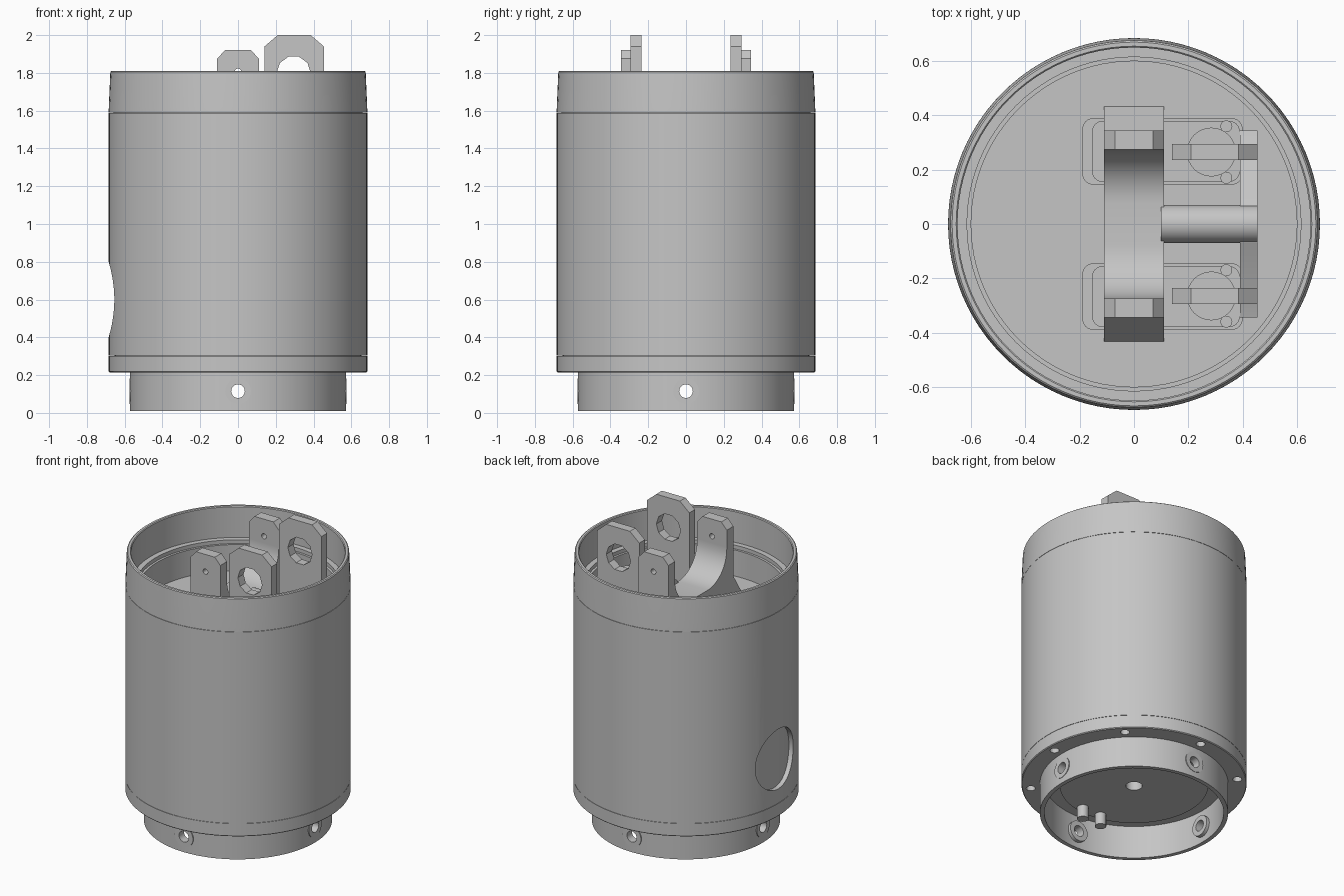
import bpy, bmesh, math
from mathutils import Matrix, Vector

if "Cube" in bpy.data.objects:
    bpy.data.objects.remove(bpy.data.objects["Cube"], do_unlink=True)

metal = bpy.data.materials.new("plain_grey")
metal.use_nodes = True
GREY = (0.56, 0.56, 0.56, 1)
metal.diffuse_color = GREY
metal.node_tree.nodes["Principled BSDF"].inputs["Base Color"].default_value = GREY
FLOOR = 1.40


def finish(name, bm):
    bmesh.ops.recalc_face_normals(bm, faces=bm.faces)
    mesh = bpy.data.meshes.new(name)
    bm.to_mesh(mesh)
    bm.free()
    obj = bpy.data.objects.new(name, mesh)
    bpy.context.collection.objects.link(obj)
    mesh.materials.append(metal)
    smooth(obj)
    return obj


def smooth(obj):
    bpy.ops.object.select_all(action='DESELECT')
    obj.select_set(True)
    bpy.context.view_layer.objects.active = obj
    bpy.ops.object.shade_smooth_by_angle(angle=math.radians(20))


def lathe(name, profile, steps=96):
    """Spin a closed (radius, z) profile around the z axis."""
    bm = bmesh.new()
    verts = [bm.verts.new((r, 0, z)) for r, z in profile]
    edges = [bm.edges.new((a, b)) for a, b in zip(verts, verts[1:] + verts[:1])]
    bmesh.ops.spin(bm, geom=verts + edges, cent=(0, 0, 0), axis=(0, 0, 1),
                   angle=math.tau, steps=steps, use_merge=True)
    bmesh.ops.remove_doubles(bm, verts=bm.verts, dist=1e-5)
    return finish(name, bm)


def prism(name, outline, axis, start, end):
    """Extrude a closed outline along x (y, z), y (x, z) or z (x, y)."""
    place = {'x': lambda a, b: (start, a, b), 'y': lambda a, b: (a, start, b),
             'z': lambda a, b: (a, b, start)}[axis]
    bm = bmesh.new()
    face = bm.faces.new([bm.verts.new(place(a, b)) for a, b in outline])
    ext = bmesh.ops.extrude_face_region(bm, geom=[face])
    shift = Vector([(end - start) * (axis == k) for k in 'xyz'])
    bmesh.ops.translate(bm, vec=shift,
                        verts=[v for v in ext['geom'] if isinstance(v, bmesh.types.BMVert)])
    return finish(name, bm)


def arc(cx, cy, r, a0, a1, n=10):
    angles = [math.radians(a0 + (a1 - a0) * i / n) for i in range(n + 1)]
    return [(cx + r * math.cos(a), cy + r * math.sin(a)) for a in angles]


def rod(name, axis, centre, r, start, end, n=32):
    return prism(name, arc(*centre, r, 0, 360 - 360 / n, n - 1), axis, start, end)


def rounded_rect(x0, x1, y0, y1, r):
    return (arc(x1 - r, y1 - r, r, 0, 90, 6) + arc(x0 + r, y1 - r, r, 90, 180, 6)
            + arc(x0 + r, y0 + r, r, 180, 270, 6) + arc(x1 - r, y0 + r, r, 270, 360, 6))


def cut(target, cutters):
    bpy.context.view_layer.objects.active = target
    for c in cutters:
        mod = target.modifiers.new("cut", 'BOOLEAN')
        mod.operation, mod.solver, mod.object = 'DIFFERENCE', 'EXACT', c
        bpy.ops.object.modifier_apply(modifier=mod.name)
        bpy.data.objects.remove(c, do_unlink=True)
    smooth(target)


# Main shell with a round side opening, backed by an inner liner
shell = lathe("body_shell", [(0.685, 0.304), (0.685, 1.587), (0.655, 1.587), (0.655, 0.304)])
cut(shell, [rod("side_opening", 'x', (0, 0.6), 0.2, -0.9, -0.4, 48)])
lathe("inner_liner", [(0.653, 0.29), (0.653, 1.59), (0.63, 1.59), (0.63, 0.29)])

# Tapered top collar with vertical inner steps
lathe("top_collar", [(0.685, 1.589), (0.684, 1.62), (0.676, 1.805), (0.67, 1.81), (0.655, 1.81),
                     (0.65, 1.805), (0.65, 1.60), (0.615, 1.60), (0.615, 1.575), (0.60, 1.575),
                     (0.60, FLOOR), (0.66, FLOOR), (0.66, 1.589)])
lathe("inner_floor", [(0.0, FLOOR - 0.03), (0.62, FLOOR - 0.03), (0.62, FLOOR), (0.0, FLOOR)])

# Bottom flange with screw holes, closed by a stepped plate with a centre hole
flange = lathe("bottom_flange", [(0.56, 0.215), (0.68, 0.215), (0.685, 0.22), (0.685, 0.302),
                                 (0.56, 0.302)])
cut(flange, [rod("screw_hole", 'z', (0.63 * math.cos(k * math.pi / 4), 0.63 * math.sin(k * math.pi / 4)),
                 0.028, 0.1, 0.28, 16) for k in range(8)])
lathe("bottom_plate", [(0.05, 0.20), (0.45, 0.20), (0.45, 0.23), (0.60, 0.23), (0.60, 0.29),
                       (0.05, 0.29)])

# Base ring with radial holes and bosses on four sides
base = lathe("base_ring", [(0.572, 0.01), (0.572, 0.25), (0.545, 0.25), (0.545, 0.01)])
cut(base, [rod("radial_hole", a, (0, 0.115), 0.036, -0.8, 0.8, 24) for a in 'xy'])
for k in range(4):
    boss = lathe("base_boss", [(0.036, 0.52), (0.068, 0.52), (0.068, 0.574), (0.036, 0.574)], 24)
    boss.data.transform(Matrix.Rotation(k * math.pi / 2, 4, 'Z') @ Matrix.Translation((0, 0, 0.115))
                        @ Matrix.Rotation(math.pi / 2, 4, 'Y'))
for s in (-1, 1):
    rod("base_post", 'z', (s * 0.07, -0.40), 0.035, 0.12, 0.26, 20)

# Saddle bracket: curved strap with sloped feet
inner = arc(0.075, 1.75, 0.2, 0, -90)
half = [(0.44, FLOOR - 0.01), (0.345, 1.54), (0.345, 1.76), (0.275, 1.76)] + inner
saddle = half + [(-y, z) for y, z in reversed(half)]
prism("saddle_strap", saddle, 'x', -0.11, 0.11)

for s in (-1, 1):
    # Chamfered saddle ears with a pin hole
    ear = prism("saddle_ear", [(-0.11, 1.76), (-0.11, 1.875), (-0.07, 1.92), (0.07, 1.92),
                               (0.11, 1.875), (0.11, 1.76)], 'y', s * 0.275, s * 0.345)
    cut(ear, [rod("pin_hole", 'y', (0, 1.805), 0.018, s * 0.2, s * 0.4, 16)])

    # Tall lugs with a large eye
    lug = prism("lifting_lug", [(0.14, FLOOR), (0.14, 1.94), (0.21, 2.0), (0.385, 2.0),
                                (0.455, 1.94), (0.455, FLOOR)], 'y', s * 0.235, s * 0.295)
    cut(lug, [rod("lug_eye", 'y', (0.295, 1.80), 0.09, s * 0.2, s * 0.35, 10)])

    # Rounded floor pads with bosses and screws
    ys = sorted((s * 0.145, s * 0.39))
    prism("floor_pad", rounded_rect(-0.19, 0.40, *ys, 0.04), 'z', FLOOR - 0.01, FLOOR + 0.01)
    prism("pad_step", rounded_rect(-0.155, 0.39, ys[0] + 0.01, ys[1] - 0.01, 0.04), 'z',
          FLOOR, FLOOR + 0.02)
    rod("lug_boss", 'z', (0.285, s * 0.265), 0.09, FLOOR, FLOOR + 0.05)
    for x, y in ((0.34, 0.36), (0.34, 0.17), (-0.05, 0.36)):
        rod("pad_screw", 'z', (x, s * y), 0.022, FLOOR + 0.01, FLOOR + 0.04, 12)

# Cross bar and sloped end web between the lugs
rod("cross_bar", 'x', (0, 1.52), 0.07, 0.10, 0.455)
web = [(0.345, FLOOR - 0.01), (0.345, FLOOR + 0.02), (0.25, 1.45), (0.07, 1.54)]
prism("end_web", web + [(-y, z) for y, z in reversed(web)], 'x', 0.39, 0.455)
